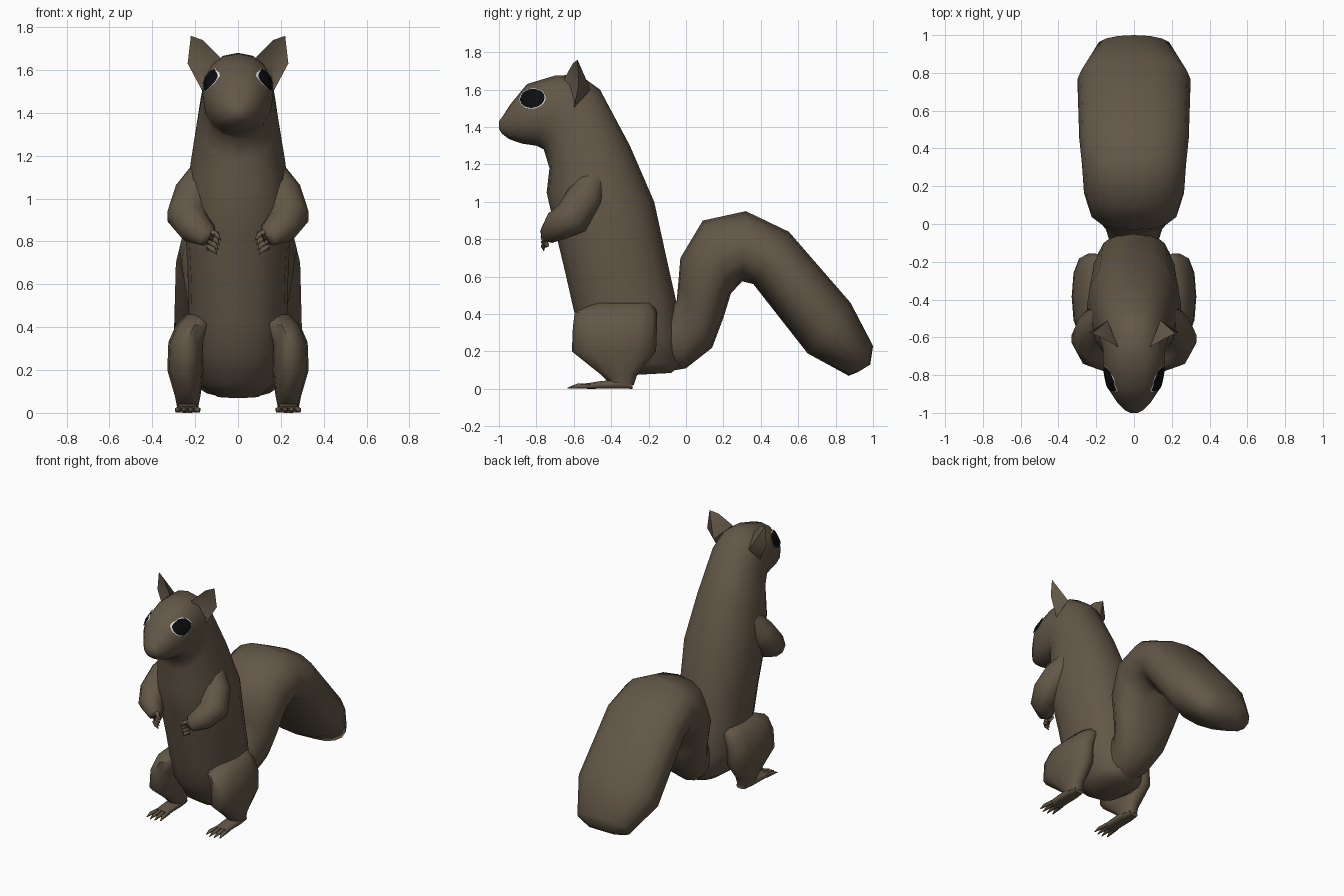
import bpy, bmesh, math
from mathutils import Vector
from mathutils.bvhtree import BVHTree

if "Cube" in bpy.data.objects:
    bpy.data.objects.remove(bpy.data.objects["Cube"])


def material(name, rgb):
    m = bpy.data.materials.new(name)
    m.diffuse_color = (*rgb, 1)
    m.use_nodes = True
    m.node_tree.nodes["Principled BSDF"].inputs["Base Color"].default_value = m.diffuse_color
    return m


FUR = material("brown fur", (0.125, 0.096, 0.064))
BLACK = material("eye black", (0.004, 0.004, 0.005))
WHITE = material("eye rim white", (0.75, 0.75, 0.75))


def finish(bm, name, mats=(FUR,), angle=60):
    me = bpy.data.meshes.new(name)
    bm.to_mesh(me)
    ob = bpy.data.objects.new(name, me)
    bpy.context.collection.objects.link(ob)
    for m in mats:
        me.materials.append(m)
    bpy.ops.object.select_all(action='DESELECT')
    ob.select_set(True)
    bpy.context.view_layer.objects.active = ob
    bpy.ops.object.shade_smooth_by_angle(angle=math.radians(angle))
    return ob


def power(v, e):
    return math.copysign(abs(v) ** e, v)


def loft(bm, rings, n=14, e=0.9):
    """Skin rounded rings, each given as (centre, half axis, half axis)."""
    loops = []
    for c, u, v in rings:
        loop = []
        for i in range(n):
            t = 2 * math.pi * i / n
            loop.append(bm.verts.new(c + u * power(math.cos(t), e) + v * power(math.sin(t), e)))
        loops.append(loop)
    for a, b in zip(loops, loops[1:]):
        for i in range(n):
            j = (i + 1) % n
            bm.faces.new((a[i], a[j], b[j], b[i]))
    bm.faces.new(loops[0])
    bm.faces.new(loops[-1])
    bmesh.ops.recalc_face_normals(bm, faces=bm.faces)


def pair_rings(rows):
    """Rings from two outline points in the side plane plus a half width."""
    out = []
    for y1, z1, y2, z2, w in rows:
        a, b = Vector((0, y1, z1)), Vector((0, y2, z2))
        out.append(((a + b) / 2, (a - b) / 2, Vector((w, 0, 0))))
    return out


def tube(bm, path, n=10):
    """Round limb through (x, y, z, radius) points."""
    pts = [Vector(p[:3]) for p in path]
    rings = []
    for i, p in enumerate(pts):
        d = (pts[min(i + 1, len(pts) - 1)] - pts[max(i - 1, 0)]).normalized()
        ref = Vector((1, 0, 0)) if abs(d.x) < 0.8 else Vector((0, 0, 1))
        u = d.cross(ref).normalized()
        rings.append((p, u * path[i][3], d.cross(u) * path[i][3]))
    loft(bm, rings, n, 1)


def both_sides(name, build, mats=(FUR,), angle=60):
    for side, s in (("right", 1), ("left", -1)):
        bm = bmesh.new()
        build(bm)
        if s < 0:
            for v in bm.verts:
                v.co.x *= -1
            bmesh.ops.reverse_faces(bm, faces=bm.faces)
        finish(bm, f"{side}_{name}", mats, angle)


# Body, neck and head in one skin, from rump to nose
body = bmesh.new()
loft(body, pair_rings([
    (-0.08, 0.085, -0.36, 0.07, 0.10),
    (-0.02, 0.13, -0.47, 0.14, 0.18),
    (-0.03, 0.30, -0.56, 0.28, 0.22),
    (-0.055, 0.48, -0.60, 0.42, 0.23),
    (-0.10, 0.68, -0.645, 0.62, 0.235),
    (-0.17, 1.00, -0.70, 0.85, 0.25),
    (-0.30, 1.30, -0.745, 1.05, 0.22),
    (-0.46, 1.60, -0.73, 1.18, 0.185),
    (-0.57, 1.68, -0.76, 1.28, 0.165),
    (-0.70, 1.675, -0.80, 1.30, 0.165),
    (-0.85, 1.63, -0.88, 1.312, 0.142),
    (-0.94, 1.52, -0.945, 1.335, 0.09),
    (-0.985, 1.45, -0.985, 1.365, 0.05),
    (-1.0, 1.43, -1.0, 1.39, 0.02)]), 16)
head_surface = BVHTree.FromBMesh(body)
finish(body, "body_and_head")

# Bushy tail, rising and folding over backwards
tail = bmesh.new()
loft(tail, pair_rings([
    (-0.12, 0.42, -0.12, 0.09, 0.12),
    (-0.05, 0.47, 0.00, 0.11, 0.15),
    (-0.04, 0.58, 0.14, 0.22, 0.20),
    (-0.03, 0.70, 0.20, 0.38, 0.24),
    (0.09, 0.90, 0.24, 0.51, 0.265),
    (0.32, 0.95, 0.30, 0.575, 0.275),
    (0.55, 0.84, 0.36, 0.56, 0.29),
    (0.88, 0.46, 0.65, 0.19, 0.30),
    (1.00, 0.23, 0.87, 0.07, 0.20),
    (0.985, 0.13, 0.92, 0.09, 0.10)]), 16)
finish(tail, "tail")


# Arms with four short fingers
def arm(bm):
    tube(bm, [(0.14, -0.48, 1.14, 0.07), (0.20, -0.54, 1.02, 0.10),
              (0.235, -0.61, 0.915, 0.10), (0.205, -0.69, 0.87, 0.082),
              (0.14, -0.73, 0.83, 0.055), (0.105, -0.745, 0.815, 0.035)])
    for i in range(4):
        z = 0.84 - 0.022 * i
        x = 0.12 + 0.006 * i
        tube(bm, [(x, -0.745, z, 0.017), (x - 0.025, -0.765, z - 0.012, 0.013),
                  (x - 0.04, -0.76, z - 0.035, 0.002)], 6)


both_sides("arm", arm)


# Haunches, stacked from ankle to hip
def leg(bm):
    rows = [(0.235, -0.34, 0.02, 0.048, 0.06), (0.235, -0.36, 0.08, 0.06, 0.10),
            (0.245, -0.385, 0.20, 0.085, 0.225), (0.24, -0.38, 0.33, 0.085, 0.225),
            (0.205, -0.375, 0.41, 0.085, 0.22), (0.17, -0.33, 0.46, 0.07, 0.15)]
    loft(bm, [(Vector((x, y, z)), Vector((rx, 0, 0)), Vector((0, ry, 0)))
              for x, y, z, rx, ry in rows], 12, 0.85)


both_sides("leg", leg)


# Flat feet with four splayed toes
def foot(bm):
    rows = [(-0.285, 0.035, 0.035), (-0.36, 0.05, 0.05), (-0.46, 0.05, 0.042), (-0.53, 0.052, 0.03)]
    loft(bm, [(Vector((0.235, y, h / 2)), Vector((w, 0, 0)), Vector((0, 0, h / 2)))
              for y, w, h in rows], 10, 0.7)
    for i in range(4):
        k = i - 1.5
        reach = 0.64 - 0.015 * abs(k)
        x = 0.235 + 0.026 * k
        tube(bm, [(x, -0.51, 0.016, 0.015), (x + 0.006 * k, -0.58, 0.015, 0.013),
                  (x + 0.010 * k, -reach, 0.004, 0.003)], 6)


both_sides("foot", foot)


# Cupped ears: rim, hollow front and bulging back
def ear(bm):
    rim = [bm.verts.new(p) for p in (
        (0.085, -0.65, 1.66), (0.165, -0.605, 1.74), (0.22, -0.58, 1.76),
        (0.235, -0.575, 1.63), (0.165, -0.60, 1.50), (0.11, -0.66, 1.55))]
    front = bm.verts.new((0.16, -0.575, 1.63))
    back = bm.verts.new((0.14, -0.51, 1.60))
    for i in range(6):
        a, b = rim[i], rim[(i + 1) % 6]
        bm.faces.new((a, b, front))
        bm.faces.new((b, a, back))
    bmesh.ops.recalc_face_normals(bm, faces=bm.faces)


both_sides("ear", ear, angle=40)


# Eyes: thin oval plates laid on the head, black with a narrow white rim
def eye(bm):
    n, tilt = 20, math.radians(12)
    loops = []
    for r in (0.0, 0.5, 0.92, 1.0):
        loop = []
        for i in range(n if r else 1):
            t = 2 * math.pi * i / n
            a, b = 0.07 * r * math.cos(t), 0.053 * r * math.sin(t)
            y = -0.818 + a * math.cos(tilt) - b * math.sin(tilt)
            z = 1.55 + a * math.sin(tilt) + b * math.cos(tilt)
            hit, normal, _, _ = head_surface.ray_cast(Vector((1, y, z)), Vector((-1, 0, 0)))
            p = hit + normal * 0.008 if hit else Vector((0.1, y, z))
            loop.append(bm.verts.new(p))
        loops.append(loop)
    for i in range(n):
        j = (i + 1) % n
        bm.faces.new((loops[0][0], loops[1][i], loops[1][j]))
        for k in (1, 2):
            f = bm.faces.new((loops[k][i], loops[k + 1][i], loops[k + 1][j], loops[k][j]))
            f.material_index = 1 if k == 2 else 0
    bm.normal_update()
    if sum(f.normal.x for f in bm.faces) < 0:
        bmesh.ops.reverse_faces(bm, faces=bm.faces)


both_sides("eye", eye, (BLACK, WHITE))
